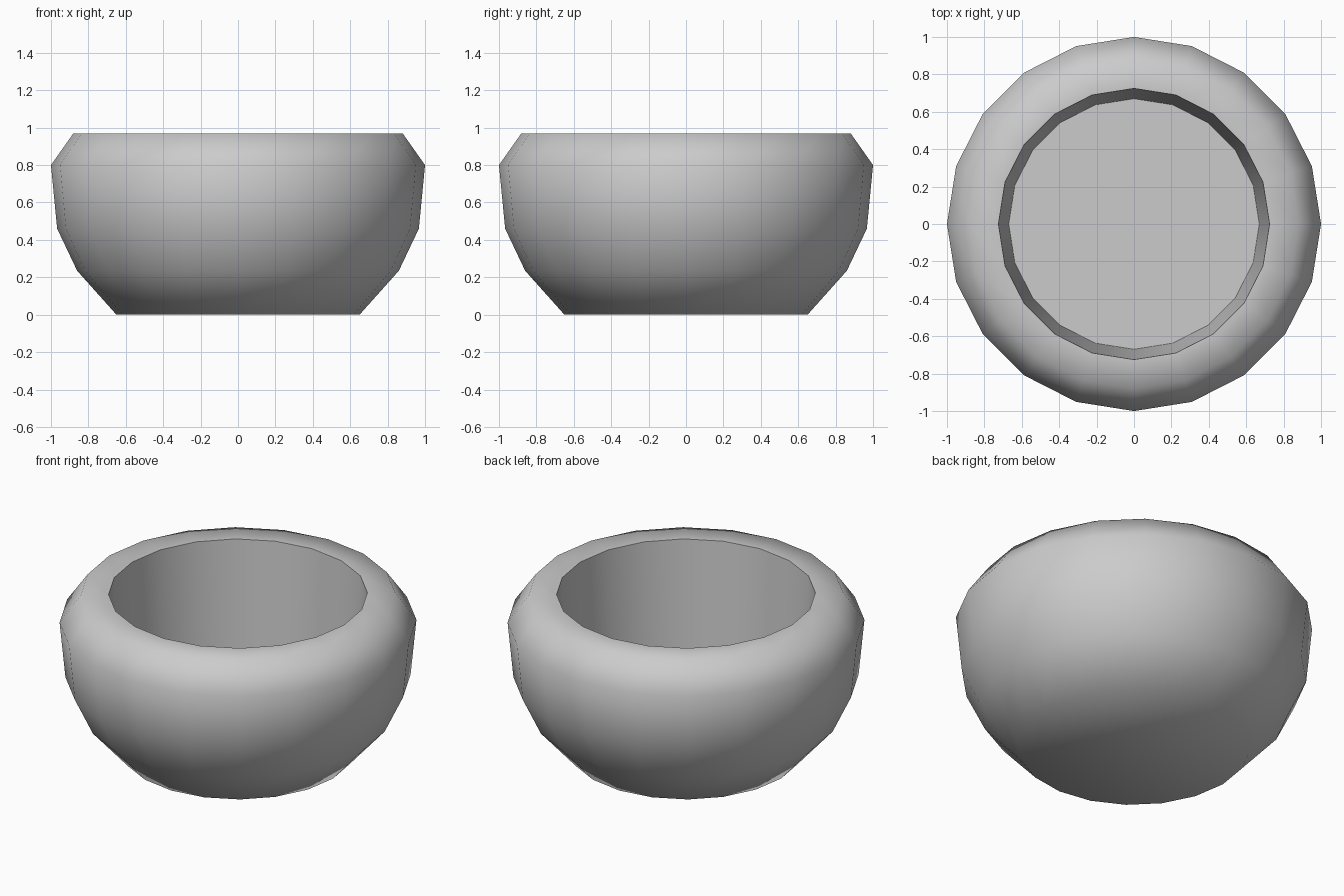
import bpy, bmesh, math

if "Cube" in bpy.data.objects:
    bpy.data.objects.remove(bpy.data.objects["Cube"])

SIDES = 20
# Closed profile (radius, height): base, outer wall, flat rim, inner wall, floor
PROFILE = [(0.65, 0.0), (0.86, 0.235), (0.967, 0.46), (1.0, 0.80),
           (0.88, 0.97), (0.725, 0.97), (0.67, 0.15)]

bm = bmesh.new()
rings = []
for r, z in PROFILE:
    rings.append([bm.verts.new((r * math.cos(2 * math.pi * i / SIDES),
                                r * math.sin(2 * math.pi * i / SIDES), z))
                  for i in range(SIDES)])

# Walls between neighbouring rings
for a, b in zip(rings, rings[1:]):
    for i in range(SIDES):
        j = (i + 1) % SIDES
        bm.faces.new((a[i], a[j], b[j], b[i]))

# Underside and inner floor
bm.faces.new(rings[0][::-1])
bm.faces.new(rings[-1])
bmesh.ops.recalc_face_normals(bm, faces=bm.faces)

mesh = bpy.data.meshes.new("bowl")
bm.to_mesh(mesh)
bm.free()
bowl = bpy.data.objects.new("bowl", mesh)
bpy.context.collection.objects.link(bowl)

# Smooth body, with sharp inner lip and floor edges
bpy.context.view_layer.objects.active = bowl
bowl.select_set(True)
bpy.ops.object.shade_smooth_by_angle(angle=math.radians(65))
